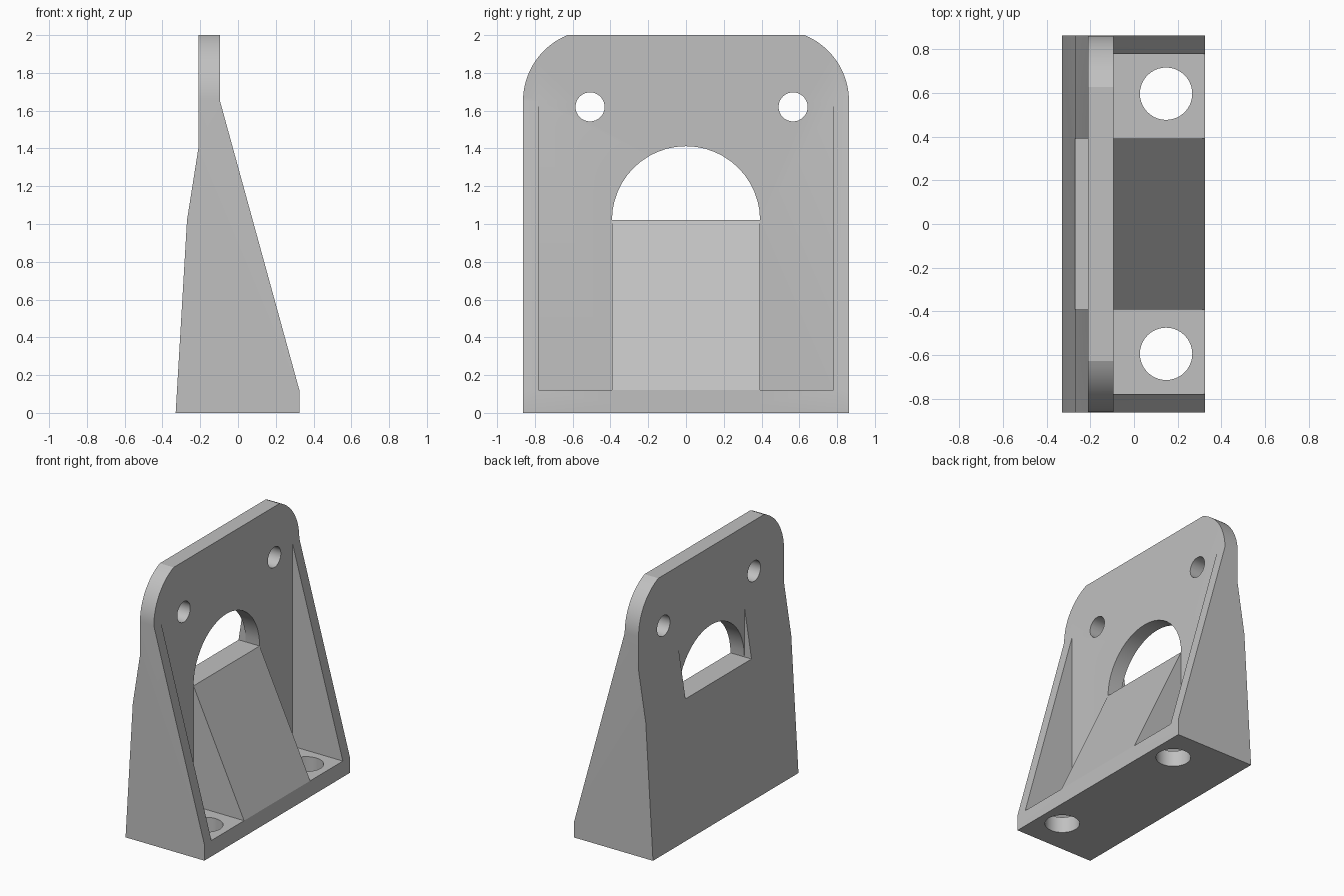
import bpy
import bmesh
import math
from mathutils import Vector

default_cube = bpy.data.objects.get("Cube")
if default_cube:
    bpy.data.objects.remove(default_cube, do_unlink=True)

HALF_WIDTH = 0.863
PLATE_FRONT, PLATE_BACK = -0.095, -0.21
FLOOR = 0.12
SILL = 1.02
ARCH_RADIUS = 0.392

grey = bpy.data.materials.new("plain_grey")
grey.use_nodes = True
colour = (0.53, 0.53, 0.53, 1)
grey.diffuse_color = colour
grey.node_tree.nodes["Principled BSDF"].inputs["Base Color"].default_value = colour


def prism(name, points, axis, low, high):
    """Extrude a 2D outline along an axis; the points use the other two axes in order."""
    bm = bmesh.new()
    verts = []
    for p in points:
        co = list(p)
        co.insert(axis, low)
        verts.append(bm.verts.new(co))
    face = bm.faces.new(verts)
    new = bmesh.ops.extrude_face_region(bm, geom=[face])["geom"]
    shift = Vector((0, 0, 0))
    shift[axis] = high - low
    bmesh.ops.translate(bm, vec=shift, verts=[v for v in new if isinstance(v, bmesh.types.BMVert)])
    bmesh.ops.recalc_face_normals(bm, faces=bm.faces)
    mesh = bpy.data.meshes.new(name)
    bm.to_mesh(mesh)
    bm.free()
    mesh.materials.append(grey)
    obj = bpy.data.objects.new(name, mesh)
    bpy.context.collection.objects.link(obj)
    return obj


def arc(cx, cy, radius, start, end, steps):
    angles = [math.radians(start + (end - start) * i / steps) for i in range(steps + 1)]
    return [(cx + radius * math.cos(a), cy + radius * math.sin(a)) for a in angles]


def combine(body, tool, operation):
    """Apply a boolean and discard the tool."""
    tool.hide_render = True
    mod = body.modifiers.new(tool.name, "BOOLEAN")
    mod.operation = operation
    mod.solver = "EXACT"
    mod.object = tool
    bpy.context.view_layer.objects.active = body
    bpy.ops.object.modifier_apply(modifier=mod.name)
    bpy.data.objects.remove(tool, do_unlink=True)


# Side profile: base, sloped gussets and upright plate with a flared back
side_profile = [(-0.33, 0), (0.325, 0), (0.325, FLOOR), (PLATE_FRONT, 1.65), (PLATE_FRONT, 2),
                (PLATE_BACK, 2), (PLATE_BACK, 1.4), (-0.27, SILL)]
bracket = prism("mounting_bracket", side_profile, 1, -HALF_WIDTH, HALF_WIDTH)

# Rounded upper corners of the plate
corner_radius = 0.378
corner_y = HALF_WIDTH - corner_radius
end_angle = math.degrees(math.asin(0.35 / corner_radius))
right_corner = arc(corner_y, 1.65, corner_radius, 0, end_angle, 16)
right_corner[-1] = (right_corner[-1][0], 2.0)
for sign in (-1, 1):
    edge = [(sign * y, z) for y, z in right_corner]
    waste = edge + [(sign * 0.63, 2.2), (sign * 1.0, 2.2), (sign * 1.0, 1.65)]
    combine(bracket, prism("corner_cutter", waste, 0, -0.6, 0.6), "DIFFERENCE")

# Recess between the side gussets
recess = [(PLATE_FRONT, FLOOR), (0.5, FLOOR), (0.5, 1.9), (PLATE_FRONT, 1.9)]
combine(bracket, prism("recess_cutter", recess, 1, -0.78, 0.78), "DIFFERENCE")

# Central sloped rib
rib = [(-0.15, 0.05), (0.325, 0.05), (0.325, FLOOR), (PLATE_FRONT, SILL), (-0.15, SILL)]
combine(bracket, prism("central_rib", rib, 1, -ARCH_RADIUS, ARCH_RADIUS), "UNION")

# Arched window and the square notch behind it
arch = arc(0, SILL, ARCH_RADIUS, 0, 180, 24)
combine(bracket, prism("arch_cutter", arch, 0, -0.6, 0.6), "DIFFERENCE")
notch = [(-0.5, SILL), (PLATE_BACK, SILL), (PLATE_BACK, 1.5), (-0.5, 1.5)]
combine(bracket, prism("notch_cutter", notch, 1, -ARCH_RADIUS, ARCH_RADIUS), "DIFFERENCE")

# Plate holes
for y in (-0.508, 0.567):
    hole = arc(y, 1.62, 0.077, 0, 360, 32)[:-1]
    combine(bracket, prism("plate_hole_cutter", hole, 0, -0.6, 0.6), "DIFFERENCE")

# Base holes
for y in (-0.595, 0.597):
    hole = arc(0.147, y, 0.12, 0, 360, 40)[:-1]
    combine(bracket, prism("base_hole_cutter", hole, 2, -0.2, 0.3), "DIFFERENCE")

# Smooth the curved walls while keeping hard edges
bpy.ops.object.select_all(action="DESELECT")
bracket.select_set(True)
bpy.context.view_layer.objects.active = bracket
bpy.ops.object.shade_smooth_by_angle(angle=math.radians(20))
